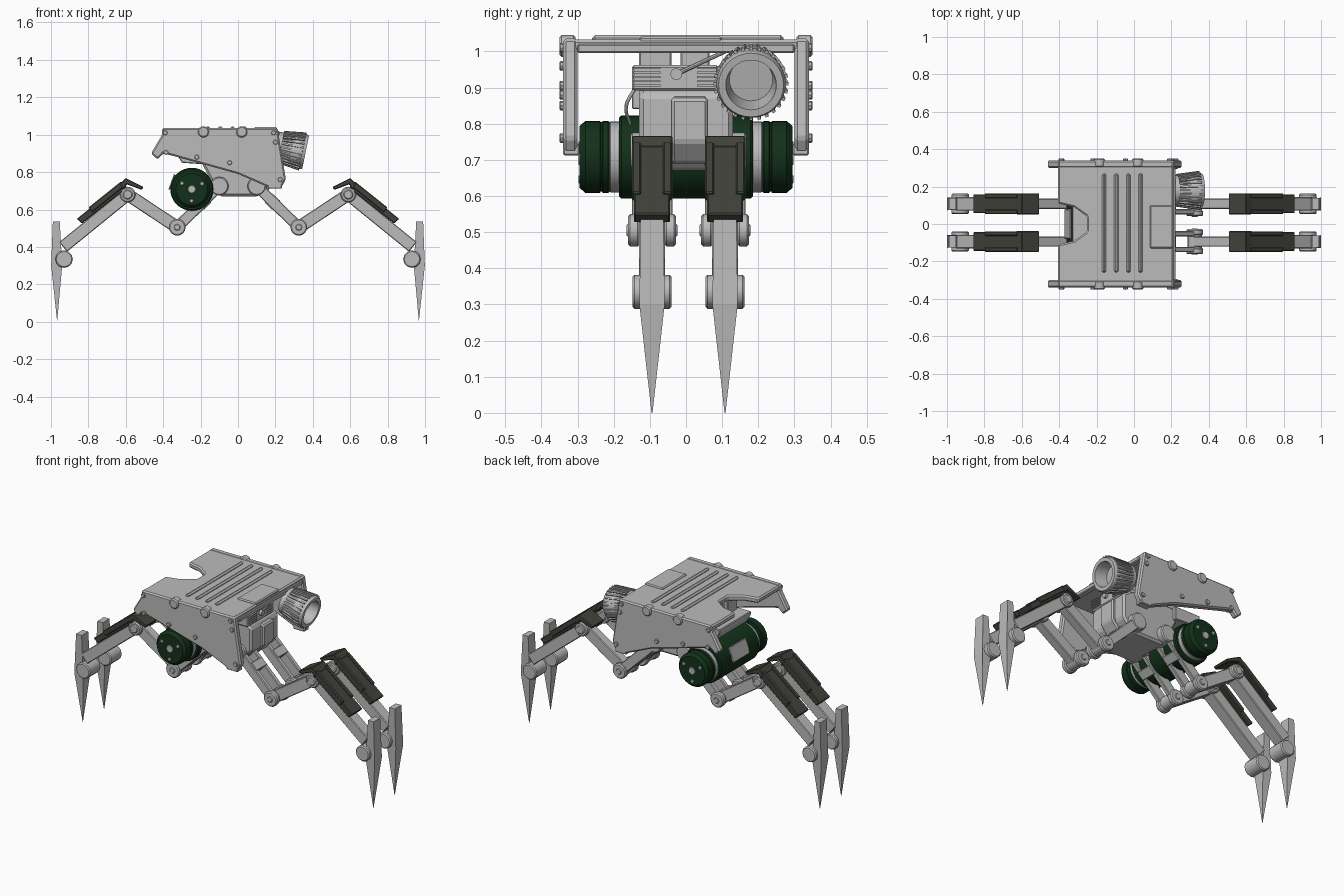
import bpy, bmesh, math
from mathutils import Vector, Matrix

if "Cube" in bpy.data.objects:
    bpy.data.objects.remove(bpy.data.objects["Cube"])


def material(name, r, g, b):
    m = bpy.data.materials.new(name)
    m.use_nodes = True
    m.diffuse_color = (r, g, b, 1)
    m.node_tree.nodes["Principled BSDF"].inputs["Base Color"].default_value = (r, g, b, 1)
    return m


GREY = material("light grey", .5, .5, .5)
DARK = material("dark armour", .055, .055, .045)
GREEN = material("deep green", .006, .03, .01)


def finish(name, bm, mat, bevel=0, smooth=False):
    bmesh.ops.recalc_face_normals(bm, faces=bm.faces)
    me = bpy.data.meshes.new(name)
    bm.to_mesh(me)
    bm.free()
    me.materials.append(mat)
    ob = bpy.data.objects.new(name, me)
    bpy.context.collection.objects.link(ob)
    if bevel:
        mod = ob.modifiers.new("Bevel", "BEVEL")
        mod.width = bevel
        mod.segments = 1
    if smooth:
        bpy.ops.object.select_all(action="DESELECT")
        bpy.context.view_layer.objects.active = ob
        ob.select_set(True)
        bpy.ops.object.shade_smooth_by_angle(angle=math.radians(35))
    return ob


def prism(name, pts, lo, hi, mat=GREY, axis="y", bevel=.004):
    """Extrude an outline along y (outline in x, z) or z (outline in x, y)."""
    bm = bmesh.new()
    vs = [bm.verts.new((a, lo, b) if axis == "y" else (a, b, lo)) for a, b in pts]
    face = bm.faces.new(vs)
    geo = bmesh.ops.extrude_face_region(bm, geom=[face])["geom"]
    step = (0, hi - lo, 0) if axis == "y" else (0, 0, hi - lo)
    bmesh.ops.translate(bm, vec=step, verts=[g for g in geo if isinstance(g, bmesh.types.BMVert)])
    return finish(name, bm, mat, bevel)


def box(name, x, y, z, mat=GREY, bevel=.004):
    return prism(name, [(x[0], z[0]), (x[1], z[0]), (x[1], z[1]), (x[0], z[1])], y[0], y[1], mat, "y", bevel)


def lathe(name, profile, base, axis, mat=GREY, n=32):
    """Revolve (distance, radius) points around an axis from a base point."""
    bm = bmesh.new()
    vs = [bm.verts.new((r, 0, h)) for h, r in profile]
    es = [bm.edges.new(p) for p in zip(vs, vs[1:])]
    bmesh.ops.spin(bm, geom=vs + es, cent=(0, 0, 0), axis=(0, 0, 1), angle=math.tau, steps=n)
    bmesh.ops.remove_doubles(bm, verts=bm.verts, dist=1e-5)
    turn = Vector(axis).to_track_quat("Z", "Y").to_matrix().to_4x4()
    bm.transform(Matrix.Translation(base) @ turn)
    return finish(name, bm, mat, smooth=True)


def pin(name, x, z, r, lo, hi, mat=GREY, n=16):
    d = hi - lo
    c = min(.006, r * .2)
    return lathe(name, [(0, 0), (0, r - c), (c, r), (d - c, r), (d, r - c), (d, 0)], (x, lo, z), (0, 1, 0), mat, n)


def beam(name, a, b, width, lo, hi, mat=GREY):
    """Bar between two (x, z) points."""
    a, b = Vector(a), Vector(b)
    s = (b - a).normalized().orthogonal() * width / 2
    return prism(name, [a + s, b + s, b - s, a - s], lo, hi, mat)


# Shell: notched top plate, ribs, end panel and the two side plates
prism("shell_top", [(-.406, -.34), (.212, -.34), (.212, .34), (-.406, .34), (-.406, .11),
                    (-.32, .09), (-.25, .04), (-.25, -.04), (-.32, -.09), (-.406, -.11)],
      1.0, 1.033, axis="z", bevel=.008)
for x in (-.16, -.095, -.03, .035):
    box("shell_rib", (x - .011, x + .011), (-.26, .27), (1.02, 1.045), bevel=.008)
box("shell_end_panel", (.085, .208), (-.13, .1), (1.02, 1.041), bevel=.006)
box("shell_end_lip", (.19, .222), (-.3, .3), (.995, 1.02))
side_outline = [(-.406, 1.035), (.212, 1.035), (.222, .97), (.256, .76), (.232, .72), (.16, .72),
                (.0, .79), (-.34, .885), (-.40, .9), (-.43, .868), (-.465, .9), (-.406, 1.0)]
for s in (-1, 1):
    lo, hi = sorted((s * .3, s * .34))
    prism("shell_side", side_outline, lo, hi, bevel=.008)
    lo, hi = sorted((s * .295, s * .34))
    box("shell_foot_block", (.16, .235), (lo, hi), (.712, .745))
    lo, hi = sorted((s * .305, s * .35))
    for x in (-.185, .02):
        pin("shell_edge_boss", x, 1.015, .03, lo, hi)
    for x, z in ((-.39, 1.01), (.19, 1.01), (-.385, .905), (-.22, .88), (-.045, .85), (.225, .76), (.2, .96)):
        pin("shell_bolt", x, z, .013, lo, hi, n=8)

# Central body with neck blocks and stepped flanks
prism("body_core", [(-.2, .86), (-.1, .67), (.11, .67), (.18, .74), (.18, .88), (.12, .92), (-.2, .92)],
      -.13, .13, bevel=.012)
prism("body_front_step", [(.1, .69), (.15, .69), (.2, .75), (.2, .87), (.1, .89)], -.04, .06, bevel=.008)
prism("body_back_step", [(-.33, .9), (-.3, .85), (-.16, .84), (-.16, .92), (-.33, .92)], -.15, .15)
for lo, hi in ((-.13, -.04), (-.015, .065)):
    box("neck_block", (-.25, .1), (lo, hi), (.9, 1.005))
box("sensor_box", (0, .17), (-.15, .09), (.892, .962), bevel=.006)
for i in range(5):
    z = .903 + i * .012
    box("sensor_box_fin", (.16, .177), (-.145, -.07), (z, z + .005), bevel=0)
    box("sensor_box_fin", (.16, .177), (.03, .085), (z, z + .005), bevel=0)
lathe("sensor_knob", [(0, 0), (0, .016), (.02, .016), (.02, 0)], (.165, -.027, .937), (1, 0, 0), n=16)
lathe("sensor_rod", [(0, 0), (0, .006), (.17, .006), (.17, 0)], (.178, -.027, .937), (0, .9, .42), n=8)

# Cable hanging from the sensor box
curve = bpy.data.curves.new("cable", "CURVE")
curve.dimensions = "3D"
curve.bevel_depth = .005
curve.bevel_resolution = 1
sp = curve.splines.new("BEZIER")
cable_points = [(.05, -.14, .9), (.03, -.165, .85), (-.02, -.155, .8)]
sp.bezier_points.add(len(cable_points) - 1)
for p, co in zip(sp.bezier_points, cable_points):
    p.co = co
    p.handle_left_type = p.handle_right_type = "AUTO"
curve.materials.append(GREY)
bpy.context.collection.objects.link(bpy.data.objects.new("cable", curve))

# Hollow lens barrel with tread ribs
lens_base, lens_axis = Vector((.2, .18, .94)), Vector((.976, 0, -.2)).normalized()
lathe("lens_barrel", [(0, 0), (0, .078), (.06, .08), (.1, .092), (.15, .096), (.165, .09),
                      (.165, .07), (.09, .06), (.09, 0)], lens_base, lens_axis)
bm = bmesh.new()
turn = Matrix.Translation(lens_base) @ lens_axis.to_track_quat("Z", "Y").to_matrix().to_4x4()
for i in range(28):
    spin = Matrix.Rotation(i * math.tau / 28, 4, "Z")
    m = turn @ spin @ Matrix.Translation((.089, 0, .09)) @ Matrix.Rotation(.13, 4, "Y")
    bmesh.ops.create_cube(bm, size=1, matrix=m @ Matrix.Diagonal((.014, .009, .12, 1)))
finish("lens_tread", bm, GREY)

# Green drum lying across the back of the body
DX, DZ = -.247, .708
pin("drum_middle", DX, DZ, .115, -.185, .185, GREEN, 32)
for s in (-1, 1):
    lo, hi = sorted((s * .18, s * .215))
    pin("drum_ring", DX, DZ, .098, lo, hi, GREY, 32)
    lathe("drum_cap", [(0, 0), (0, .095), (.006, .1), (.02, .1), (.022, .096), (.026, .096), (.028, .1),
                       (.068, .1), (.085, .085), (.085, 0)], (DX, s * .21, DZ), (0, s, 0), GREEN)
    lo, hi = sorted((s * .29, s * .298))
    pin("drum_hub", DX, DZ, .024, lo, hi, GREY)
    for k in range(3):
        a = k * math.tau / 3 + .5
        pin("drum_cap_stud", DX + .062 * math.cos(a), DZ + .062 * math.sin(a), .011, lo, hi, GREY, 8)
# Pale plate on the outer face of the drum
plate = math.radians(160)
u, v = Vector((math.cos(plate), math.sin(plate))), Vector((-math.sin(plate), math.cos(plate)))
c = Vector((DX, DZ)) + u * .113
beam("drum_label", c - v * .045, c + v * .045, .009, -.08, .08)

# Four jointed legs, mirrored left and right
for s in (-1, 1):
    for y in (-.094, .108):
        def P(*pts):
            return [(s * x, z) for x, z in pts]
        hip, low, knee, ankle = P((.1, .725), (.325, .505), (.59, .68), (.935, .4))
        pin("hip_joint", *hip, .05, y - .06, y + .06)
        for o in (-.042, .042):
            beam("hip_link", hip, low, .058, y + o - .014, y + o + .014)
            pin("low_joint_cap", *low, .045, y + o * 1.2 - .016, y + o * 1.2 + .016)
        beam("hip_link_brace", *P((.165, .66), (.205, .622)), .065, y - .05, y + .05)
        pin("low_joint", *low, .038, y - .06, y + .06)
        pin("low_joint_axle", *low, .018, y - .07, y + .07, n=8)
        beam("middle_link", low, knee, .068, y - .027, y + .027)
        pin("knee_joint", *knee, .042, y - .05, y + .05)
        pin("knee_axle", *knee, .026, y - .056, y + .056)
        beam("shin", knee, ankle, .066, y - .036, y + .036)
        pin("ankle_joint", s * .93, .335, .047, y - .054, y + .054, n=12)
        # Armour over the knee and shin
        prism("knee_guard", P((.505, .72), (.6, .768), (.632, .735), (.61, .705), (.595, .735), (.515, .705)),
              y - .056, y + .056, DARK)
        prism("shin_guard", P((.6, .735), (.622, .742), (.862, .55), (.835, .525), (.6, .71)),
              y - .05, y + .05, DARK)
        for o in (-.043, .043):
            prism("shin_guard_rail", P((.625, .75), (.8, .61), (.78, .585), (.605, .725)),
                  y + o - .012, y + o + .012, DARK)
        # Tapered spike foot
        foot = prism("spike_foot", P((.953, .535), (.99, .535), (.999, .3), (.967, 0), (.94, .3)),
                     y - .035, y + .035, bevel=0)
        for vert in foot.data.vertices:
            if vert.co.z < .1:
                vert.co.y = y + (vert.co.y - y) * .04
            elif vert.co.z > .5:
                vert.co.y = y + (vert.co.y - y) * .9
